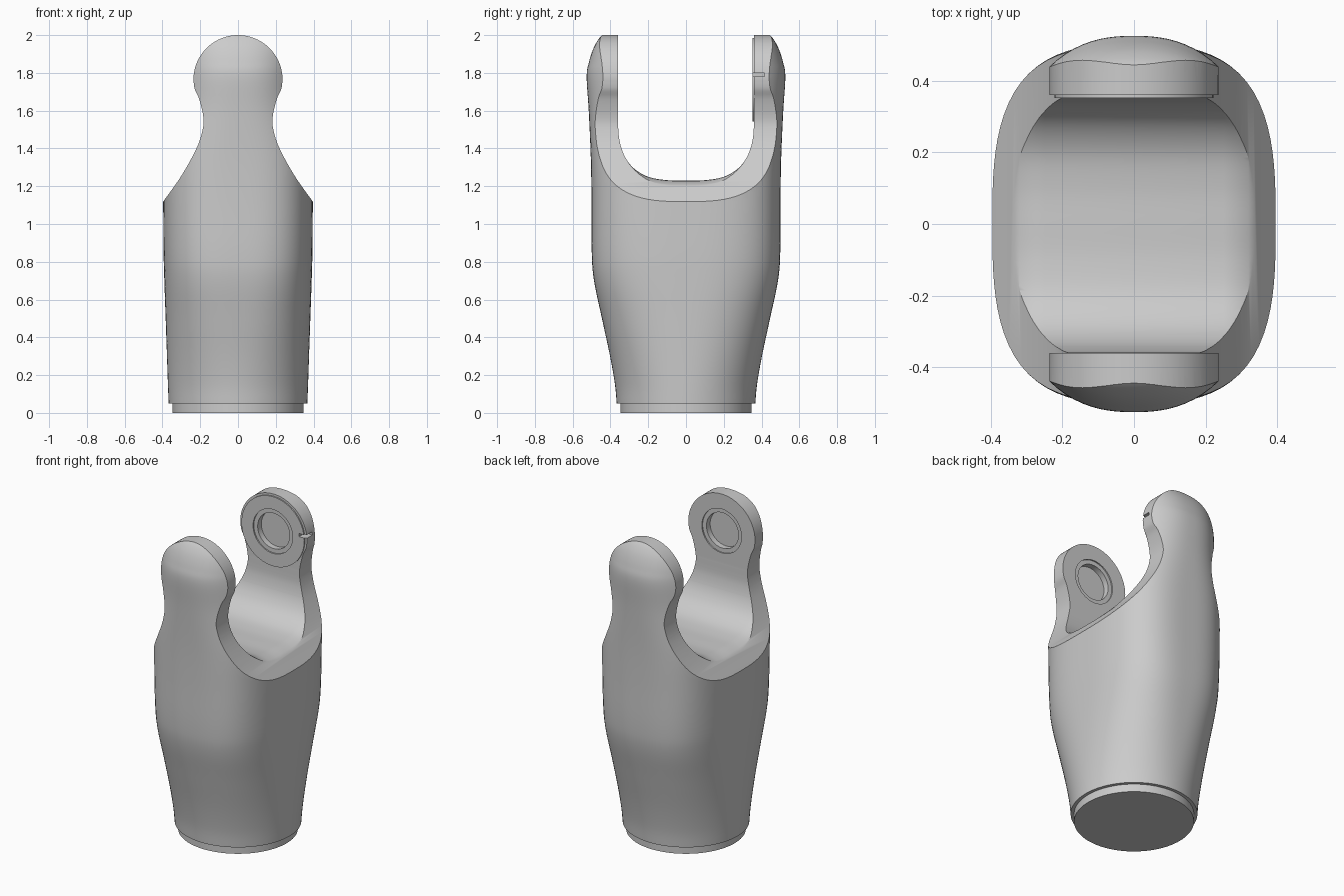
import bpy, bmesh, math
from mathutils import Matrix

if "Cube" in bpy.data.objects:
    bpy.data.objects.remove(bpy.data.objects["Cube"])


def spline(pts, steps):
    """Catmull-Rom curve through tuples of any size."""
    out = []
    for i in range(len(pts) - 1):
        a, b, c, d = (pts[max(i - 1, 0)], pts[i], pts[i + 1],
                      pts[min(i + 2, len(pts) - 1)])
        for s in range(steps):
            t = s / steps
            out.append(tuple(
                0.5 * (2 * q + (r - p) * t + (2 * p - 5 * q + 4 * r - u) * t * t
                       + (3 * q - p - 3 * r + u) * t ** 3)
                for p, q, r, u in zip(a, b, c, d)))
    return out + [pts[-1]]


def loft(name, rings):
    """Skin a list of equal-length point rings and cap both ends."""
    bm = bmesh.new()
    vs = [[bm.verts.new(p) for p in ring] for ring in rings]
    n = len(rings[0])
    for a, b in zip(vs, vs[1:]):
        for i in range(n):
            j = (i + 1) % n
            bm.faces.new((a[i], a[j], b[j], b[i]))
    bm.faces.new(vs[0])
    bm.faces.new(vs[-1])
    bmesh.ops.recalc_face_normals(bm, faces=bm.faces[:])
    me = bpy.data.meshes.new(name)
    bm.to_mesh(me)
    bm.free()
    ob = bpy.data.objects.new(name, me)
    bpy.context.collection.objects.link(ob)
    return ob


def disc_y(name, stations, z):
    """Round solid along y from (y, radius) stations."""
    angles = [2 * math.pi * i / 64 for i in range(64)]
    return loft(name, [[(r * math.cos(a), y, z + r * math.sin(a)) for a in angles]
                       for y, r in stations])


def boolean(target, tool, op):
    tool.hide_render = True
    m = target.modifiers.new("cut", 'BOOLEAN')
    m.operation, m.solver, m.object = op, 'EXACT', tool
    bpy.context.view_layer.objects.active = target
    bpy.ops.object.modifier_apply(modifier=m.name)
    bpy.data.objects.remove(tool, do_unlink=True)


def smooth(ob):
    bpy.ops.object.select_all(action='DESELECT')
    ob.select_set(True)
    bpy.context.view_layer.objects.active = ob
    bpy.ops.object.shade_smooth_by_angle(angle=math.radians(30))


# Body: superellipse sections (z, half width, half depth, exponent)
keys = [(0.05, .367, .367, 2), (0.15, .371, .376, 2.05), (0.3, .376, .402, 2.2),
        (0.5, .383, .445, 2.45), (0.7, .390, .487, 2.75), (0.85, .394, .499, 2.9),
        (1.12, .396, .500, 3), (1.35, .396, .504, 2.9), (1.6, .375, .515, 2.5),
        (1.78, .365, .526, 2.4), (1.86, .365, .513, 2.4), (1.93, .365, .490, 2.4),
        (1.98, .365, .462, 2.4), (2.01, .365, .435, 2.4)]


def section(z, rx, ry, n, count=96):
    ring = []
    for i in range(count):
        a = 2 * math.pi * i / count
        c, s = math.cos(a), math.sin(a)
        k = (abs(c) ** n + abs(s) ** n) ** (-1 / n)
        ring.append((rx * c * k, ry * s * k, z))
    return ring


body = loft("fork_body", [section(*k) for k in spline(keys, 5)])

# Front silhouette: sloped shoulders, neck and round head
HEAD_Z, HEAD_R = 1.764, 0.236
side = spline([(.41, 1.098), (.395, 1.12), (.30, 1.255), (.22, 1.40), (.187, 1.50),
               (.184, 1.57), (.205, 1.66), (.229, 1.715), (HEAD_R, HEAD_Z)], 6)
arc = [(HEAD_R * math.cos(a), HEAD_Z + HEAD_R * math.sin(a))
       for a in [math.pi / 2 * i / 20 for i in range(1, 21)]]
half = [(.5, -.1), (.5, 1.098)] + side + arc
outline = half + [(-x, z) for x, z in reversed(half[:-1])]
boolean(body, loft("silhouette", [[(x, y, z) for x, z in outline] for y in (-1, 1)]),
        'INTERSECT')

# U-shaped slot between the arms, flared softly at both sides
u = spline([(0, 1.23), (.1, 1.232), (.2, 1.25), (.28, 1.298), (.33, 1.37),
            (.355, 1.46), (.36, 1.56)], 6) + [(.36, 2.2)]
u = [(-y, z) for y, z in reversed(u[1:])] + u
flare = [(.25, 1), (.275, 1.003), (.30, 1.011), (.32, 1.02), (.34, 1.032), (.6, 1.032)]
flare = [(-x, k) for x, k in reversed(flare)] + flare
boolean(body, loft("slot", [[(x, y * k, 2.2 + (z - 2.2) * k) for y, z in u]
                            for x, k in flare]), 'DIFFERENCE')

# Raised bearing pad on the rear arm
boolean(body, disc_y("pad", [(.352, .222), (.40, .222)], HEAD_Z), 'UNION')

# Stepped round pockets in both inner faces
for s, face in ((1, .352), (-1, .36)):
    pocket = [(face - .05, .14), (face + .008, .14), (face + .0081, .113),
              (face + .045, .113)]
    boolean(body, disc_y("pocket", [(s * y, r) for y, r in pocket], HEAD_Z),
            'DIFFERENCE')

# Small notch in the edge of the rear arm
boolean(body, loft("notch", [[(x, y, z) for y, z in
                              ((.33, 1.78), (.415, 1.78), (.415, 1.80), (.33, 1.80))]
                             for x in (.185, .3)]), 'DIFFERENCE')
smooth(body)

# Round base plug
plug = loft("base_plug", [section(z, .347, .347, 2) for z in (0, .07)])
smooth(plug)
